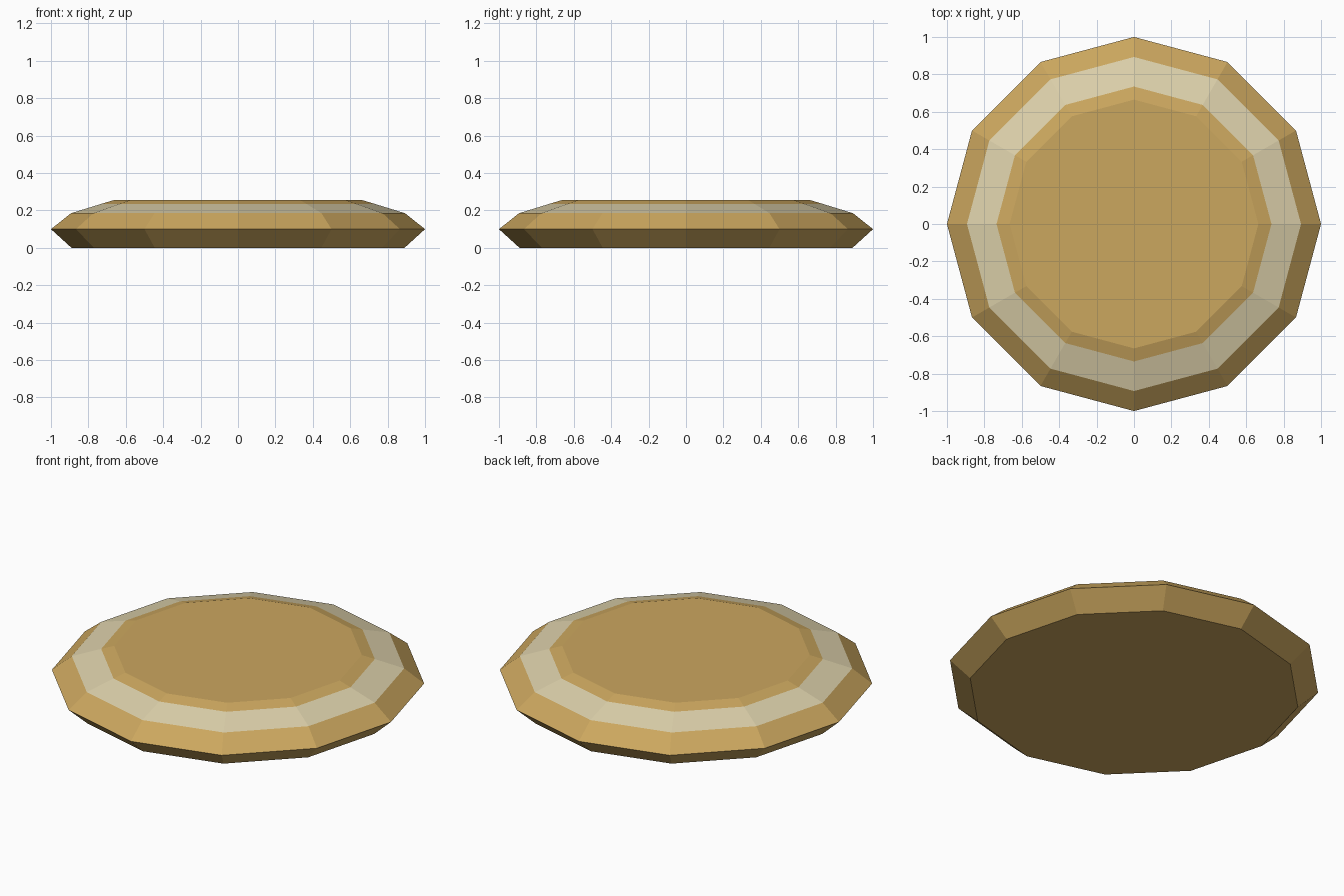
import bpy, bmesh
from math import cos, sin, tau

cube = bpy.data.objects.get("Cube")
if cube:
    bpy.data.objects.remove(cube, do_unlink=True)

SIDES = 12


def make_material(name, colour):
    mat = bpy.data.materials.new(name)
    mat.use_nodes = True
    mat.diffuse_color = colour
    bsdf = next(n for n in mat.node_tree.nodes if n.type == "BSDF_PRINCIPLED")
    bsdf.inputs["Base Color"].default_value = colour
    bsdf.inputs["Roughness"].default_value = 0.8
    return mat


gold = make_material("warm_gold", (0.60, 0.385, 0.113, 1))
cream = make_material("pale_cream", (0.72, 0.635, 0.405, 1))

# Profile from base to top: radius, height, material of the band above
profile = [
    (0.89, 0.0, 0),      # base edge
    (1.0, 0.10, 0),      # widest rim
    (0.893, 0.185, 1),   # shoulder, start of the cream band
    (0.735, 0.234, 0),   # end of the cream band
    (0.665, 0.255, 0),   # flat top edge
]

# Faceted disc with a cream band round the upper slope
bm = bmesh.new()
rings = [
    [bm.verts.new((r * cos(tau * i / SIDES), r * sin(tau * i / SIDES), z))
     for i in range(SIDES)]
    for r, z, _ in profile
]
for lower, upper, (_, _, slot) in zip(rings, rings[1:], profile):
    for i in range(SIDES):
        j = (i + 1) % SIDES
        face = bm.faces.new((lower[i], lower[j], upper[j], upper[i]))
        face.material_index = slot

# Flat base and top
bm.faces.new(rings[0][::-1])
bm.faces.new(rings[-1])

mesh = bpy.data.meshes.new("faceted_disc")
bm.to_mesh(mesh)
bm.free()
mesh.materials.append(gold)
mesh.materials.append(cream)
disc = bpy.data.objects.new("faceted_disc", mesh)
bpy.context.collection.objects.link(disc)
